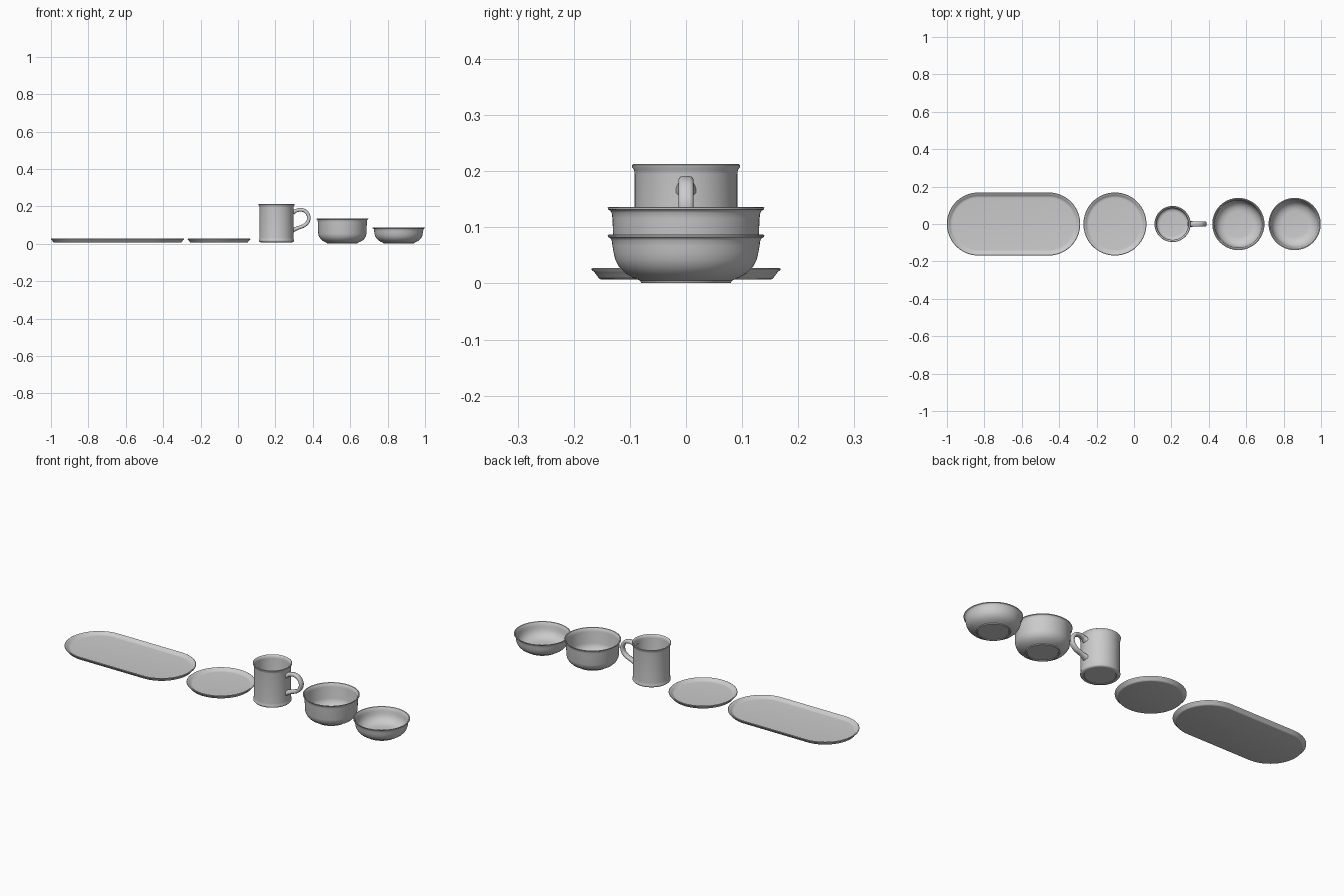
import bpy, bmesh
from math import sin, cos, pi, copysign
from mathutils import Vector

if "Cube" in bpy.data.objects:
    bpy.data.objects.remove(bpy.data.objects["Cube"])


def finish(name, bm, x, angle=0.7):
    bmesh.ops.recalc_face_normals(bm, faces=bm.faces)
    mesh = bpy.data.meshes.new(name)
    bm.to_mesh(mesh)
    bm.free()
    ob = bpy.data.objects.new(name, mesh)
    bpy.context.collection.objects.link(ob)
    ob.location.x = x
    bpy.ops.object.select_all(action='DESELECT')
    ob.select_set(True)
    bpy.context.view_layer.objects.active = ob
    bpy.ops.object.shade_smooth_by_angle(angle=angle)
    return ob


def skin(bm, rings):
    # Join successive closed rings and cap both ends
    for a, b in zip(rings, rings[1:]):
        n = len(a)
        for i in range(n):
            j = (i + 1) % n
            bm.faces.new((a[i], a[j], b[j], b[i]))
    bm.faces.new(rings[0])
    bm.faces.new(rings[-1])


def lathe(name, profile, x, half=0.0, n=96):
    # Revolve (r, z) points; half stretches the circle into a stadium along x
    if half:
        spots = [(-pi / 2 + pi * i / (n // 2), half) for i in range(n // 2 + 1)]
        spots += [(pi / 2 + pi * i / (n // 2), -half) for i in range(n // 2 + 1)]
    else:
        spots = [(2 * pi * i / n, 0) for i in range(n)]
    bm = bmesh.new()
    skin(bm, [[bm.verts.new((r * cos(a) + dx, r * sin(a), z)) for a, dx in spots]
              for r, z in profile])
    return finish(name, bm, x)


def spline(pts, steps=8):
    # Catmull-Rom through the points
    p = [2 * pts[0] - pts[1]] + pts + [2 * pts[-1] - pts[-2]]
    out = []
    for i in range(1, len(p) - 2):
        a, b, c, d = p[i - 1:i + 3]
        for k in range(steps):
            t = k / steps
            out.append(0.5 * (2 * b + (c - a) * t + (2 * a - 5 * b + 4 * c - d) * t * t
                              + (3 * b - a - 3 * c + d) * t ** 3))
    return out + [pts[-1]]


# Flat serving pieces share one rim profile
dish = [(0.150, 0.007), (0.154, 0.008), (0.158, 0.013), (0.163, 0.020),
        (0.168, 0.024), (0.1685, 0.026), (0.166, 0.0275), (0.160, 0.026),
        (0.154, 0.021), (0.149, 0.017), (0.143, 0.015), (0.138, 0.0145)]
lathe("oval_tray", dish, -0.644, half=0.188)
lathe("side_plate", dish, -0.102)

# Bowls share foot, lower curve and flared lip; only the height differs
foot = [(0.072, 0.004), (0.074, 0.001), (0.080, 0.001), (0.082, 0.005)]
lower = [(0.094, 0.010), (0.108, 0.018), (0.119, 0.029), (0.126, 0.042), (0.129, 0.055)]
inner = [(0.124, 0.055), (0.121, 0.043), (0.114, 0.031), (0.104, 0.021),
         (0.091, 0.014), (0.078, 0.011), (0.070, 0.010)]


def bowl(name, x, top):
    lip_out = [(0.131, top - 0.020), (0.1325, top - 0.010), (0.135, top - 0.006),
               (0.139, top - 0.004), (0.1395, top - 0.001), (0.138, top)]
    lip_in = [(0.134, top - 0.001), (0.129, top - 0.008), (0.1265, top - 0.020)]
    lathe(name, foot + lower + lip_out + lip_in + inner, x)


bowl("deep_bowl", 0.558, 0.136)
bowl("shallow_bowl", 0.859, 0.087)

# Mug body with foot bead and flared lip
mug_x = 0.206
lathe("mug_body", [(0.074, 0.010), (0.076, 0.008), (0.084, 0.008), (0.090, 0.010),
                   (0.094, 0.015), (0.094, 0.019), (0.092, 0.024), (0.0915, 0.032),
                   (0.0915, 0.195), (0.0925, 0.202), (0.096, 0.207), (0.0965, 0.211),
                   (0.094, 0.213), (0.090, 0.211), (0.086, 0.203), (0.085, 0.195),
                   (0.085, 0.035), (0.082, 0.026), (0.075, 0.021), (0.065, 0.020)], mug_x)

# Mug handle: rounded strap swept along an ear shape, flared at both ends
path = spline([Vector(p) for p in ((0.087, 0, 0.168), (0.105, 0, 0.177), (0.130, 0, 0.182),
                                   (0.156, 0, 0.173), (0.172, 0, 0.147), (0.168, 0, 0.119),
                                   (0.148, 0, 0.098), (0.118, 0, 0.086), (0.087, 0, 0.074))])
bm = bmesh.new()
rings = []
last = len(path) - 1
for i, p in enumerate(path):
    tan = (path[min(i + 1, last)] - path[max(i - 1, 0)]).normalized()
    side = Vector((-tan.z, 0, tan.x))
    flare = 1 + 0.4 * max(0, 1 - min(i, last - i) / 9) ** 2
    ring = []
    for k in range(20):
        c, s = cos(2 * pi * k / 20), sin(2 * pi * k / 20)
        u = copysign(abs(c) ** 0.7, c) * 0.0095 * flare
        v = copysign(abs(s) ** 0.7, s) * 0.0135 * flare
        ring.append(bm.verts.new(p + side * u + Vector((0, v, 0))))
    rings.append(ring)
skin(bm, rings)
finish("mug_handle", bm, mug_x)
